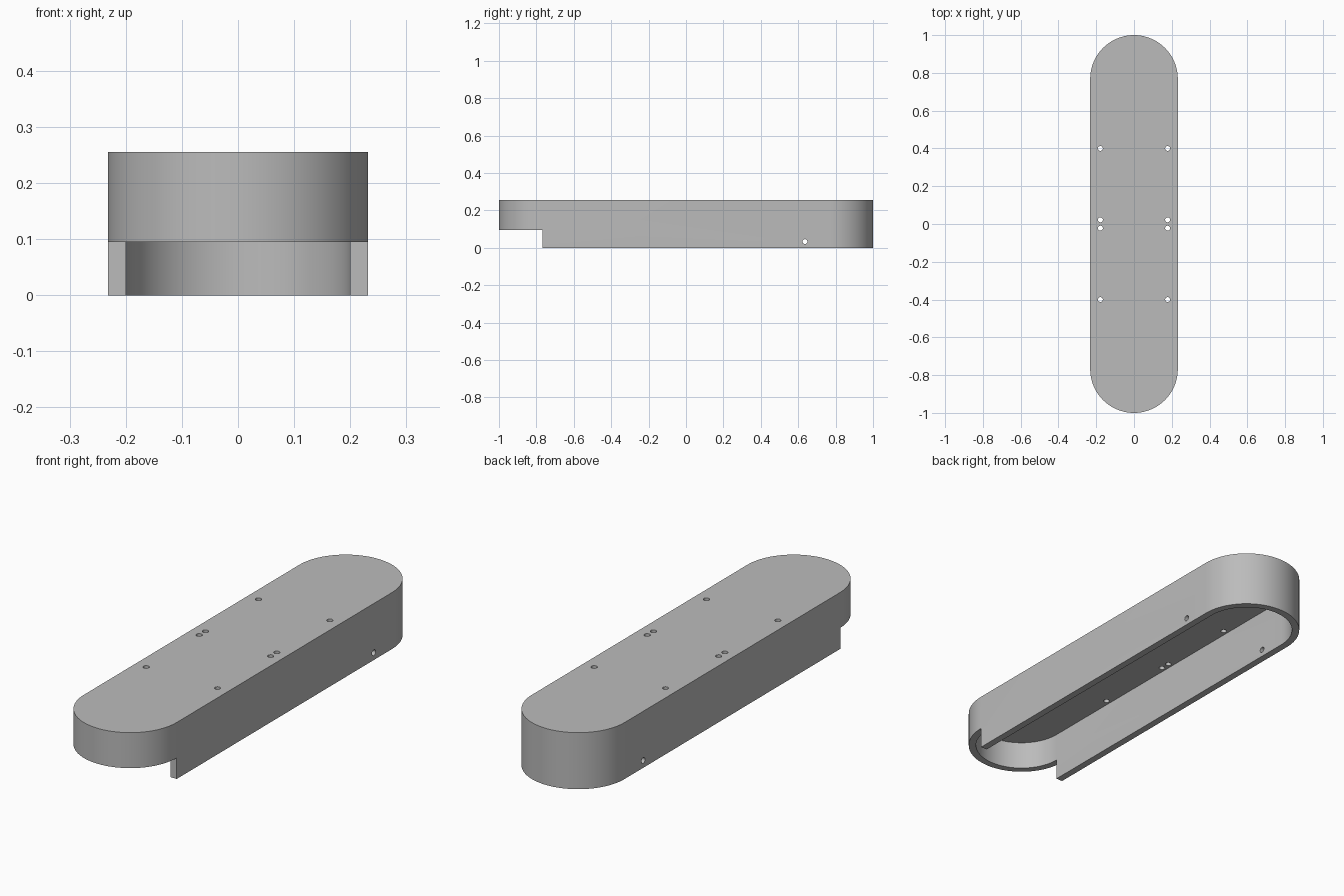
import bpy, bmesh, math
from mathutils import Matrix

if "Cube" in bpy.data.objects:
    bpy.data.objects.remove(bpy.data.objects["Cube"], do_unlink=True)

R, WALL, TOP = 0.232, 0.032, 0.255
END = 1 - R            # centre of each rounded end
STEP = 0.095           # height of the front notch
HOLE = 0.013

grey = bpy.data.materials.new("plain grey")
grey.use_nodes = True
grey.diffuse_color = (0.5, 0.5, 0.5, 1)
grey.node_tree.nodes["Principled BSDF"].inputs["Base Color"].default_value = (0.5, 0.5, 0.5, 1)


def make(name, bm):
    bmesh.ops.recalc_face_normals(bm, faces=bm.faces)
    mesh = bpy.data.meshes.new(name)
    bm.to_mesh(mesh)
    bm.free()
    mesh.materials.append(grey)
    ob = bpy.data.objects.new(name, mesh)
    bpy.context.collection.objects.link(ob)
    return ob


def capsule_prism(name, r, z0, z1, seg=40):
    """Long slab with two half-round ends."""
    bm = bmesh.new()
    ring = []
    for centre, start in ((END, 0), (-END, math.pi)):
        for i in range(seg + 1):
            a = start + math.pi * i / seg
            ring.append(bm.verts.new((r * math.cos(a), centre + r * math.sin(a), z0)))
    base = bm.faces.new(ring)
    side = bmesh.ops.extrude_face_region(bm, geom=[base])
    verts = [v for v in side["geom"] if isinstance(v, bmesh.types.BMVert)]
    bmesh.ops.translate(bm, vec=(0, 0, z1 - z0), verts=verts)
    return make(name, bm)


def drill(bm, matrix, depth):
    bmesh.ops.create_cone(bm, cap_ends=True, segments=24, radius1=HOLE,
                          radius2=HOLE, depth=depth, matrix=matrix)


# Hollow shell, open underneath
cover = capsule_prism("cover", R, 0, TOP)
cavity = capsule_prism("cavity_cutter", R - WALL, -0.1, TOP - WALL)

# Notch under the front end
bm = bmesh.new()
bmesh.ops.create_cube(bm, size=1, matrix=Matrix.Translation((0, -END - 0.25, STEP - 0.25))
                      @ Matrix.Diagonal((1, 0.5, 0.5, 1)))
notch = make("notch_cutter", bm)

# Screw holes through the top
bm = bmesh.new()
for x in (-0.178, 0.178):
    for y in (-0.4, -0.022, 0.022, 0.4):
        drill(bm, Matrix.Translation((x, y, TOP)), 0.2)
top_holes = make("top_hole_cutter", bm)

# Cross hole through both side walls
bm = bmesh.new()
drill(bm, Matrix.Translation((0, 0.636, 0.033)) @ Matrix.Rotation(math.pi / 2, 4, 'Y'), 1)
side_hole = make("side_hole_cutter", bm)

bpy.ops.object.select_all(action='DESELECT')
bpy.context.view_layer.objects.active = cover
cover.select_set(True)
for cutter in (cavity, notch, top_holes, side_hole):
    cutter.hide_render = True
    mod = cover.modifiers.new(cutter.name, 'BOOLEAN')
    mod.operation = 'DIFFERENCE'
    mod.solver = 'EXACT'
    mod.object = cutter
    bpy.ops.object.modifier_apply(modifier=mod.name)
    bpy.data.objects.remove(cutter, do_unlink=True)

bpy.ops.object.shade_smooth_by_angle(angle=math.radians(30))
